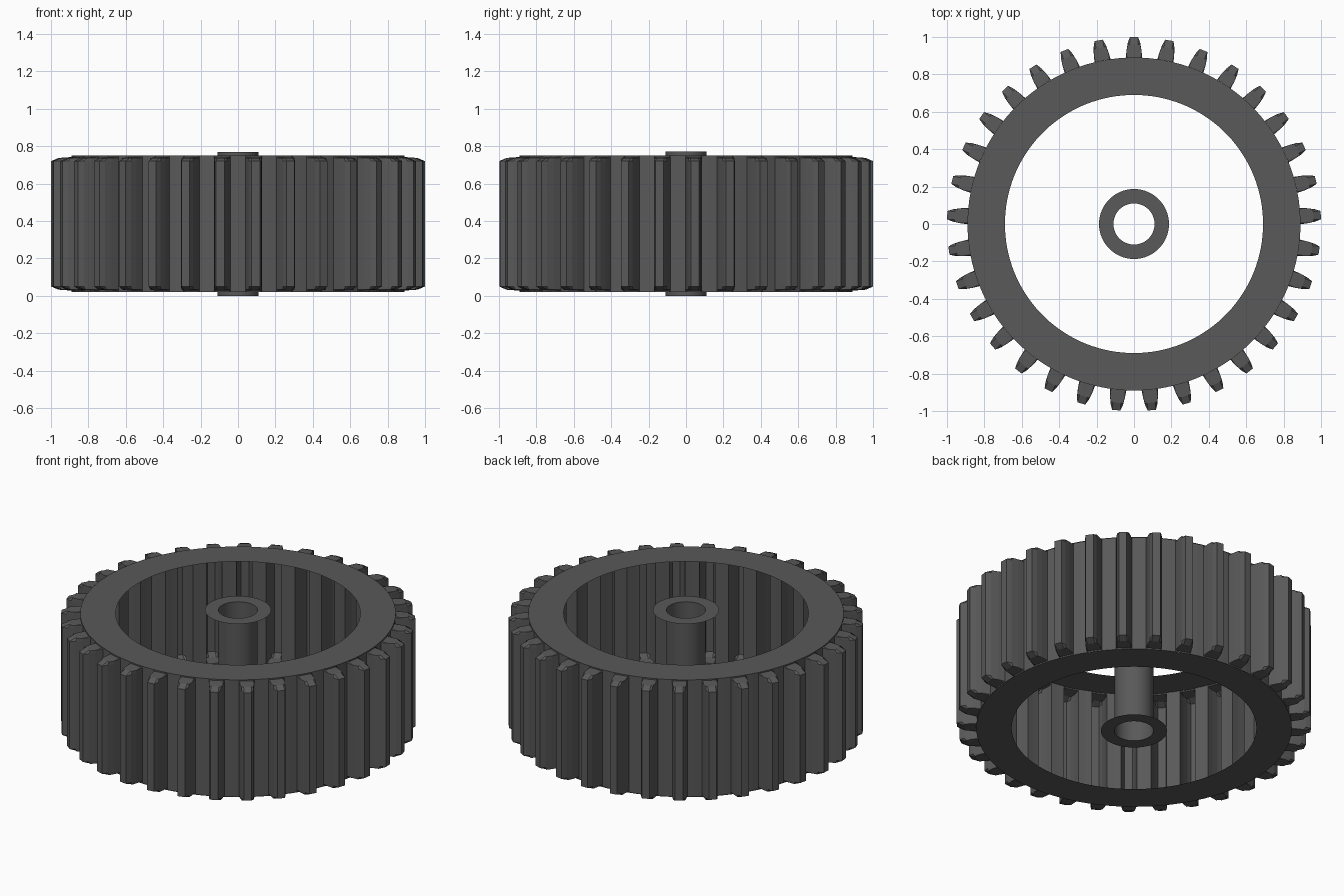
import bpy, bmesh
from math import sin, cos, pi

if "Cube" in bpy.data.objects:
    bpy.data.objects.remove(bpy.data.objects["Cube"])

TEETH = 33
ROOT = 0.885

mat = bpy.data.materials.new("dark_grey")
mat.diffuse_color = (0.1, 0.1, 0.1, 1)
mat.use_nodes = True
mat.node_tree.nodes["Principled BSDF"].inputs["Base Color"].default_value = mat.diffuse_color


def loft(name, loops, smooth=False):
    """Join closed loops of points with quads into an open thin shell."""
    bm = bmesh.new()
    rows = [[bm.verts.new(p) for p in loop] for loop in loops]
    for a, b in zip(rows, rows[1:]):
        n = len(a)
        for i in range(n):
            j = (i + 1) % n
            bm.faces.new((a[i], a[j], b[j], b[i]))
    mesh = bpy.data.meshes.new(name)
    bm.to_mesh(mesh)
    bm.free()
    mesh.materials.append(mat)
    obj = bpy.data.objects.new(name, mesh)
    bpy.context.collection.objects.link(obj)
    if smooth:
        mesh.shade_smooth()
    return obj


def circle(r, z, n):
    return [(r * cos(2 * pi * i / n), r * sin(2 * pi * i / n), z) for i in range(n)]


# Toothed outline as (radius, angle): curved flanks, narrow tip, flat valley
flank = [(ROOT, 0.050), (0.93, 0.043), (0.97, 0.034), (1.0, 0.022)]
tooth = [(r, -a) for r, a in flank] + [(r, a) for r, a in reversed(flank)] + [(ROOT, pi / TEETH)]
outline = [(r, pi / 2 + 2 * pi * k / TEETH + a) for k in range(TEETH) for r, a in tooth]

# Hollow toothed wall, tooth ends chamfered by limiting the radius per level
levels = [(0.02, 0.89), (0.028, 0.89), (0.033, 0.96), (0.05, 1.0),
          (0.72, 1.0), (0.737, 0.96), (0.742, 0.89), (0.75, 0.89)]
loft("toothed_wall", [[(min(r, lim) * cos(a), min(r, lim) * sin(a), z) for r, a in outline]
                      for z, lim in levels])

# Flat end rings of the wheel and of the hub
for label, rim_z, hub_z, flip in (("bottom", 0.02, 0.0, 1), ("top", 0.75, 0.77, -1)):
    loft(label + "_rim_ring", [circle(r, rim_z, 132) for r in (0.69, 0.89)[::flip]])
    loft(label + "_hub_ring", [circle(r, hub_z, 64) for r in (0.11, 0.187)[::flip]])

# Open axle tube
loft("axle_tube", [circle(0.11, 0.0, 64), circle(0.11, 0.77, 64)], smooth=True)
